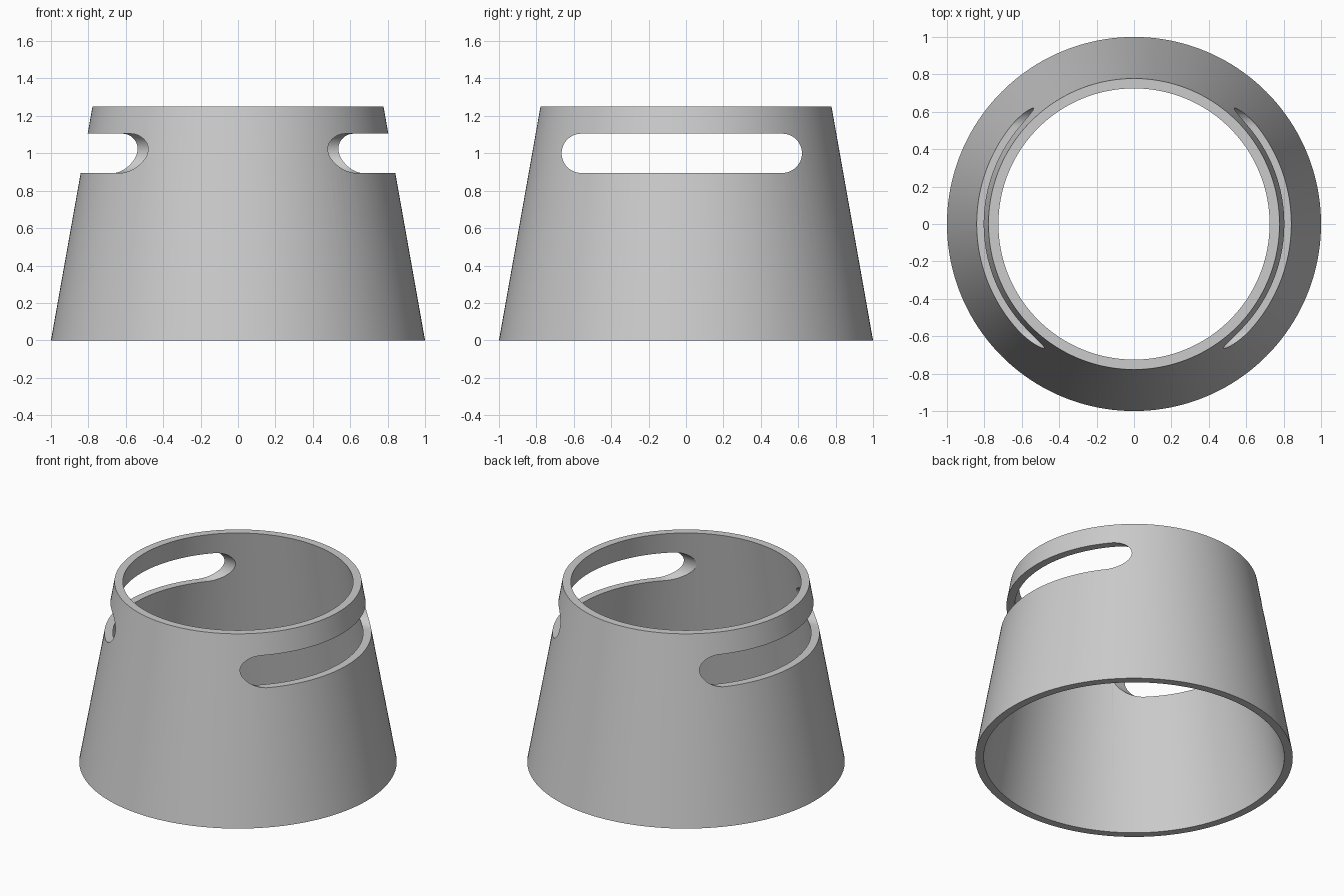
import bpy, bmesh, math

if "Cube" in bpy.data.objects:
    bpy.data.objects.remove(bpy.data.objects["Cube"])

SEG = 160


def make_object(name, bm):
    bmesh.ops.recalc_face_normals(bm, faces=bm.faces[:])
    mesh = bpy.data.meshes.new(name)
    bm.to_mesh(mesh)
    bm.free()
    obj = bpy.data.objects.new(name, mesh)
    bpy.context.collection.objects.link(obj)
    return obj


# Tapered sleeve: wall cross-section (radius, height) swept around z
profile = [(1.0, 0), (0.778, 1.25), (0.725, 1.25), (0.947, 0)]
bm = bmesh.new()
rings = []
for i in range(SEG):
    a = 2 * math.pi * i / SEG
    rings.append([bm.verts.new((r * math.cos(a), r * math.sin(a), z)) for r, z in profile])
for i in range(SEG):
    a, b = rings[i], rings[(i + 1) % SEG]
    for k in range(4):
        n = (k + 1) % 4
        bm.faces.new((a[k], b[k], b[n], a[n]))
sleeve = make_object("tapered_sleeve", bm)

# Slot cutter: rounded-end bar running through both sides along x
y0, y1, zc, rad = -0.665, 0.62, 1.0, 0.105
outline = []
for centre, start in ((y1 - rad, -math.pi / 2), (y0 + rad, math.pi / 2)):
    for i in range(25):
        t = start + math.pi * i / 24
        outline.append((centre + rad * math.cos(t), zc + rad * math.sin(t)))
bm = bmesh.new()
face = bm.faces.new([bm.verts.new((-1.2, y, z)) for y, z in outline])
ext = bmesh.ops.extrude_face_region(bm, geom=[face], use_keep_orig=True)
moved = [v for v in ext["geom"] if isinstance(v, bmesh.types.BMVert)]
bmesh.ops.translate(bm, verts=moved, vec=(2.4, 0, 0))
cutter = make_object("slot_cutter", bm)
cutter.hide_render = True

# Cut the slots, then smooth the curved walls
cut = sleeve.modifiers.new("slots", 'BOOLEAN')
cut.operation = 'DIFFERENCE'
cut.solver = 'EXACT'
cut.object = cutter
bpy.ops.object.select_all(action='DESELECT')
sleeve.select_set(True)
bpy.context.view_layer.objects.active = sleeve
bpy.ops.object.modifier_apply(modifier=cut.name)
bpy.data.objects.remove(cutter)
bpy.ops.object.shade_smooth_by_angle(angle=math.radians(30))
